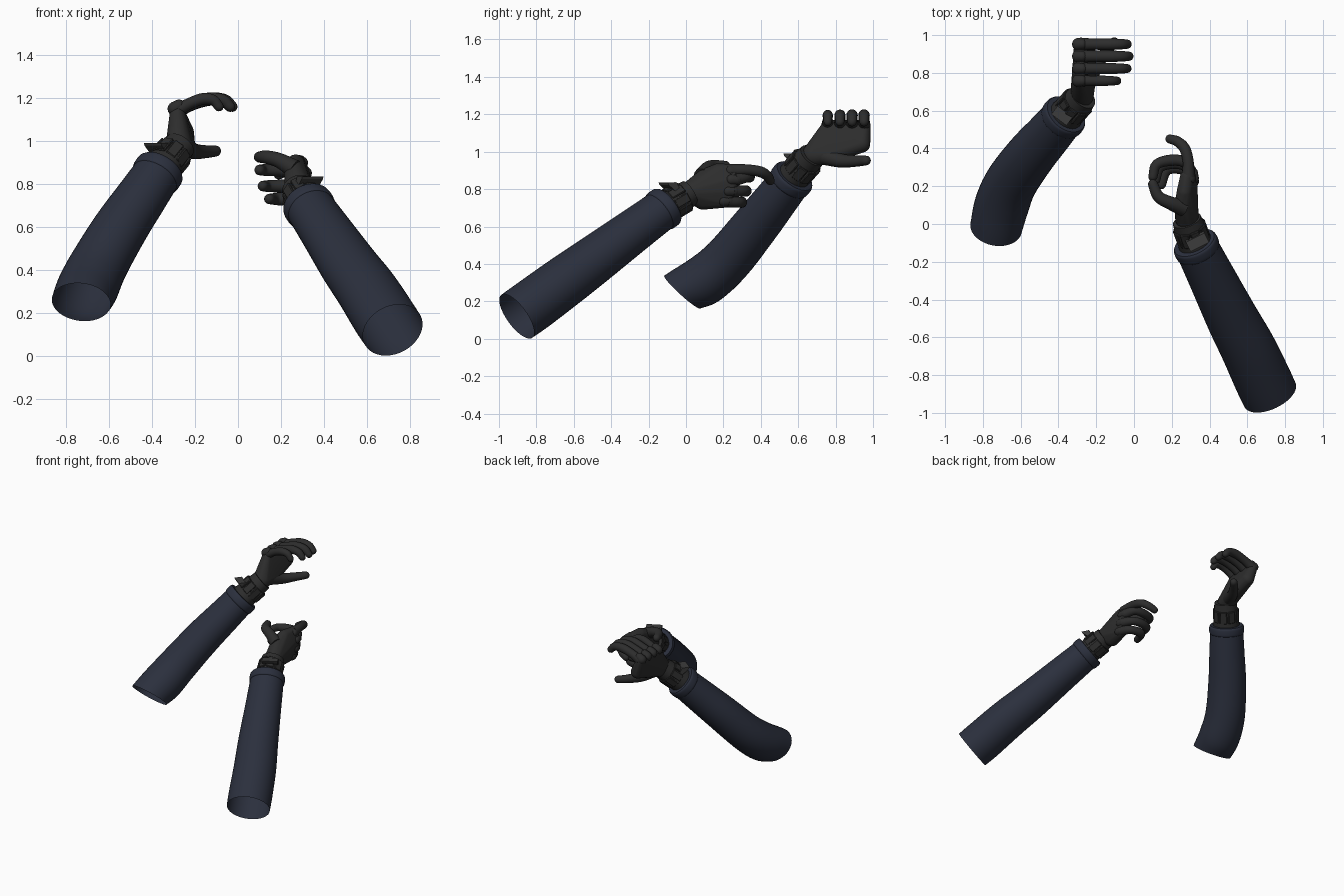
import bpy, bmesh, math
from mathutils import Vector, Matrix

if "Cube" in bpy.data.objects:
    bpy.data.objects.remove(bpy.data.objects["Cube"])


def material(name, c):
    m = bpy.data.materials.new(name)
    m.diffuse_color = (*c, 1)
    m.use_nodes = True
    m.node_tree.nodes["Principled BSDF"].inputs["Base Color"].default_value = m.diffuse_color
    return m


NAVY = material("navy_cloth", (0.024, 0.029, 0.047))
BLACK = material("black_glove", (0.026, 0.026, 0.026))
STRAP = material("strap_grey", (0.045, 0.045, 0.045))


def finish(bm, name, mat, angle=40):
    bmesh.ops.recalc_face_normals(bm, faces=bm.faces)
    me = bpy.data.meshes.new(name)
    bm.to_mesh(me)
    bm.free()
    ob = bpy.data.objects.new(name, me)
    bpy.context.collection.objects.link(ob)
    me.materials.append(mat)
    bpy.ops.object.select_all(action='DESELECT')
    bpy.context.view_layer.objects.active = ob
    ob.select_set(True)
    bpy.ops.object.shade_smooth_by_angle(angle=math.radians(angle))
    return ob


def spline(pts, steps):
    """Catmull-Rom through (x, y, z, radius) points."""
    p = [Vector(q) for q in pts]
    p = [2 * p[0] - p[1]] + p + [2 * p[-1] - p[-2]]
    out = []
    for i in range(1, len(p) - 2):
        a, b, c, d = p[i - 1:i + 3]
        for s in range(steps):
            t = s / steps
            out.append(0.5 * (2 * b + (c - a) * t + (2 * a - 5 * b + 4 * c - d) * t * t
                              + (3 * b - a - 3 * c + d) * t ** 3))
    return out + [p[-2]]


def tube(name, pts, mat, ref=(0, 0, 1), n=20, steps=5, wide=1.0,
         start_dir=None, cap_start=True, round_end=False):
    """Round tube along a path, with a flat or domed far end."""
    path = spline(pts, steps)
    pos = [q.xyz for q in path]
    rad = [q.w for q in path]
    tan = [(pos[min(i + 1, len(pos) - 1)] - pos[max(i - 1, 0)]).normalized() for i in range(len(pos))]
    if start_dir:
        for i in range(6):
            tan[i] = Vector(start_dir).normalized().lerp(tan[i], i / 6).normalized()
    if round_end:
        c, t, r = pos[-1], tan[-1], rad[-1]
        for a in (25, 50, 70, 84):
            a = math.radians(a)
            pos.append(c + t * r * math.sin(a))
            rad.append(r * math.cos(a))
            tan.append(t)
    bm = bmesh.new()
    rings = []
    for c, t, r in zip(pos, tan, rad):
        u = t.cross(Vector(ref)).normalized()
        v = u.cross(t)
        rings.append([bm.verts.new(c + u * r * wide * math.cos(k * math.tau / n)
                                   + v * r * math.sin(k * math.tau / n)) for k in range(n)])
    for a, b in zip(rings, rings[1:]):
        for k in range(n):
            bm.faces.new((a[k], a[(k + 1) % n], b[(k + 1) % n], b[k]))
    if cap_start:
        bm.faces.new(rings[0])
    bm.faces.new(rings[-1])
    return finish(bm, name, mat)


def hull(name, balls, mat, angle=40):
    """Convex skin around balls (radius 0 gives a plain corner)."""
    bm = bmesh.new()
    for x, y, z, r in balls:
        if r:
            bmesh.ops.create_icosphere(bm, subdivisions=3, radius=r, matrix=Matrix.Translation((x, y, z)))
        else:
            bm.verts.new((x, y, z))
    res = bmesh.ops.convex_hull(bm, input=bm.verts)
    junk = {g for g in res["geom_interior"] + res["geom_unused"] if isinstance(g, bmesh.types.BMVert)}
    bmesh.ops.delete(bm, geom=list(junk), context='VERTS')
    return finish(bm, name, mat, angle)


def glove_cuff(side, a, b, r0, r1):
    """Wrist sleeve of the glove with raised panels around it."""
    a, b = Vector(a), Vector(b)
    tube(side + "_glove_cuff", [(*a, r0), (*a.lerp(b, .5), (r0 + r1) / 2), (*b, r1)], BLACK, wide=1.08)
    d = (b - a).normalized()
    u = d.cross(Vector((0, 0, 1))).normalized()
    v = u.cross(d)
    bm = bmesh.new()
    for k in range(9):
        ang = k * math.tau / 9
        n = u * math.cos(ang) + v * math.sin(ang)
        m = Matrix((d, n.cross(d), n)).transposed().to_4x4()
        m.translation = a.lerp(b, .55) + n * (r0 + r1) / 2
        bmesh.ops.create_cube(bm, size=1, matrix=m @ Matrix.Diagonal((.085, .05, .018, 1)))
    bmesh.ops.bevel(bm, geom=bm.edges[:], offset=.004, segments=1, affect='EDGES')
    finish(bm, side + "_cuff_panels", BLACK, 30)


def flap(side, c, f, half):
    """Strap end sticking up from the wrist."""
    c, f = Vector(c), Vector(f).normalized()
    u = Vector((f.y, -f.x, 0)) * half
    z = Vector((0, 0, 1))
    pts = [c + s * u + o for s in (-1, 1)
           for o in (-.03 * f, -.025 * f - .012 * z, .025 * f, .05 * f - .05 * z, .02 * f - .05 * z)]
    hull(side + "_strap_flap", [(*p, 0) for p in pts], STRAP, 20)


# sleeves, open at the upper arm
right_sleeve = [(.72, -.905, .12, .141), (.68, -.82, .18, .142), (.605, -.66, .298, .138),
                (.52, -.5, .415, .13), (.42, -.3, .563, .118), (.32, -.1, .71, .107)]
left_sleeve = [(-.73, -.02, .25, .13), (-.70, .10, .315, .136), (-.65, .22, .42, .131),
               (-.55, .36, .59, .124), (-.455, .47, .73, .116), (-.36, .58, .87, .107)]
tube("right_sleeve", right_sleeve, NAVY, n=40, wide=1.06, cap_start=False)
tube("left_sleeve", left_sleeve, NAVY, n=40, wide=1.06, cap_start=False, start_dir=(.12, .66, .72))

# hems at the sleeve ends
for side, path in (("right", right_sleeve), ("left", left_sleeve)):
    e, p = Vector(path[-1][:3]), Vector(path[-2][:3])
    d = (e - p).normalized()
    tube(side + "_sleeve_hem", [(*(e - d * o), r) for o, r in
                                ((.06, .108), (.048, .115), (.012, .115), (-.002, .108))], NAVY, n=40, wide=1.06)

# glove cuffs and strap flaps
glove_cuff("right", (.335, -.13, .69), (.28, .02, .78), .088, .072)
glove_cuff("left", (-.375, .56, .85), (-.27, .675, .98), .088, .072)
flap("right", (.335, -.095, .835), (-.45, .89, 0), .055)
flap("left", (-.38, .575, .99), (.6, .8, 0), .05)

# left hand: palm towards +x, fingers reaching across
rows = [("index", .952, 1.0, .029), ("middle", .888, 1.04, .029), ("ring", .823, 1.0, .028), ("pinky", .758, .79, .026)]
hull("left_palm", [(-.275, .68, .98, .062), (-.245, .77, .985, .045), (-.25, .94, 1.04, .045)]
     + [(-.283, y, 1.135, .034) for _, y, _, _ in rows], BLACK)
for name, y, s, r in rows:
    prof = [(0, 1.14, 1.2), (.07, 1.172, 1.02), (.15, 1.195, 1.05), (.215, 1.19, .95), (.248, 1.16, .85)]
    tube("left_" + name + "_finger", [(-.285 + x * s, y, z, r * k) for x, z, k in prof],
         BLACK, ref=(0, 1, 0), round_end=True)
    hull("left_" + name + "_knuckle", [(-.295, y, 1.15, .033), (-.275, y, 1.165, .028)], BLACK)
tube("left_thumb", [(-.25, .74, .975, .046), (-.205, .83, .952, .037), (-.15, .91, .95, .03),
                    (-.105, .962, .953, .026)], BLACK, round_end=True)

# right hand: thumb up, fingers curled towards -x
knuckles = [(.29, .26, .898), (.308, .262, .85), (.308, .245, .79), (.3, .22, .737)]
hull("right_palm", [(.28, .03, .785, .062), (.27, .09, .735, .045), (.262, .10, .86, .048), (.268, .17, .895, .042)]
     + [(x - .01, y - .01, z, .036) for x, y, z in knuckles], BLACK)
tube("right_index_finger", [(.287, .25, .9, .034), (.287, .33, .903, .029), (.268, .40, .892, .029),
                            (.23, .437, .868, .027), (.19, .45, .845, .024)], BLACK, round_end=True)
for name, (kx, ky, kz), z, tip in (("middle", knuckles[1], .865, .1), ("ring", knuckles[2], .79, .115),
                                   ("pinky", knuckles[3], .73, .145)):
    dy = ky - .262
    tube("right_" + name + "_finger",
         [(kx, ky, kz, .034), (.27, .325 + dy, z, .029), (.2, .338 + dy, z, .03),
          (tip + .02, .315 + dy, z, .027), (tip, .25 + dy, z, .024)], BLACK, round_end=True)
for name, k in zip(("index", "middle", "ring", "pinky"), knuckles):
    hull("right_" + name + "_knuckle", [(k[0] + .006, k[1] - .02, k[2], .03), (k[0], k[1] + .01, k[2], .03)], BLACK)
tube("right_thumb", [(.262, .085, .87, .044), (.19, .112, .91, .035), (.13, .145, .925, .031),
                     (.1, .21, .925, .026)], BLACK, round_end=True)
